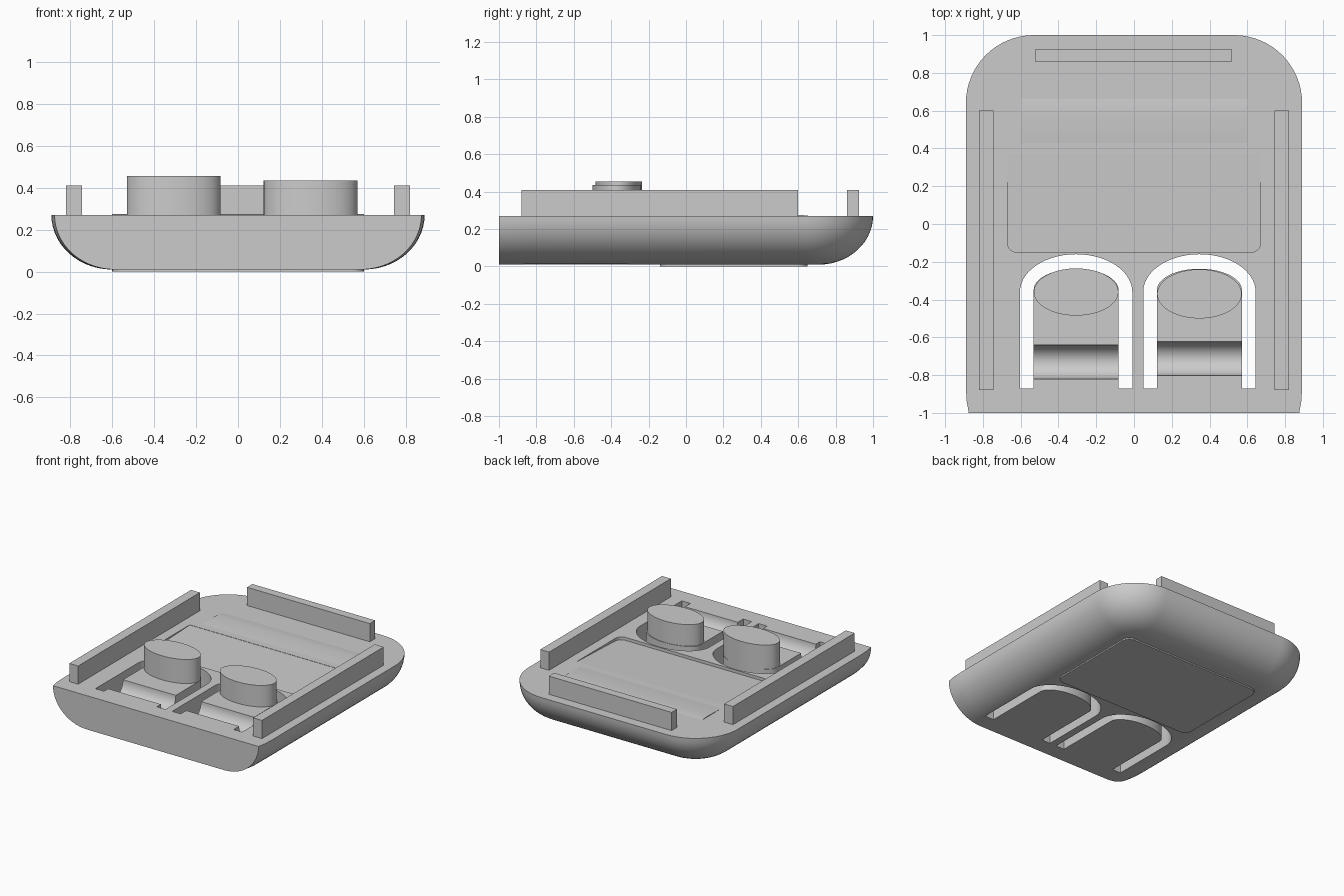
import bpy, bmesh, math

if "Cube" in bpy.data.objects:
    bpy.data.objects.remove(bpy.data.objects["Cube"])

grey = bpy.data.materials.new("plain grey")
grey.diffuse_color = (0.6, 0.6, 0.6, 1)
grey.use_nodes = True
grey.node_tree.nodes["Principled BSDF"].inputs["Base Color"].default_value = grey.diffuse_color


def finish(name, bm):
    bmesh.ops.recalc_face_normals(bm, faces=bm.faces)
    me = bpy.data.meshes.new(name)
    bm.to_mesh(me)
    bm.free()
    me.materials.append(grey)
    ob = bpy.data.objects.new(name, me)
    bpy.context.collection.objects.link(ob)
    return ob


def loft(name, rings):
    """Skin a stack of equal-length rings and cap both ends."""
    bm = bmesh.new()
    vs = [[bm.verts.new(p) for p in r] for r in rings]
    n = len(vs[0])
    for a, b in zip(vs, vs[1:]):
        for i in range(n):
            j = (i + 1) % n
            bm.faces.new((a[i], a[j], b[j], b[i]))
    bm.faces.new(vs[0])
    bm.faces.new(vs[-1])
    return finish(name, bm)


def prism(name, pts, z0, z1):
    return loft(name, [[(x, y, z0) for x, y in pts], [(x, y, z1) for x, y in pts]])


def box(name, x0, x1, y0, y1, z0, z1):
    return prism(name, [(x0, y0), (x1, y0), (x1, y1), (x0, y1)], z0, z1)


def arc(cx, cy, rx, ry, a0, a1, n):
    return [(cx + rx * math.cos(math.radians(a0 + (a1 - a0) * i / n)),
             cy + ry * math.sin(math.radians(a0 + (a1 - a0) * i / n))) for i in range(n + 1)]


def active(ob):
    bpy.ops.object.select_all(action='DESELECT')
    ob.select_set(True)
    bpy.context.view_layer.objects.active = ob


def cut(ob, cutter):
    m = ob.modifiers.new("cut", 'BOOLEAN')
    m.operation, m.solver, m.object = 'DIFFERENCE', 'EXACT', cutter
    active(ob)
    bpy.ops.object.modifier_apply(modifier=m.name)
    bpy.data.objects.remove(cutter)


# shell: flat top and front, rounded underside on the sides and back
def outline(d, z):
    half = [(0.875 - d, -1), (0.887 - d, -0.93), (0.89 - d, -0.85)]
    half += arc(0.53, 0.64, 0.36 - d, 0.36 - d, 0, 90, 16)
    return [(x, y, z) for x, y in half + [(-x, y) for x, y in reversed(half)]]


TOP = 0.27
levels = [math.radians(90 * i / 14) for i in range(15)]
shell = loft("shell", [outline(0.29 * (1 - math.cos(a)), TOP - 0.26 * math.sin(a)) for a in levels])

# sloping recess in the top, deepest at its front edge
pts = arc(-0.62, -0.10, 0.05, 0.05, 180, 270, 6) + arc(0.62, -0.10, 0.05, 0.05, 270, 360, 6)
pts += [(0.67, 0.37), (-0.67, 0.37)]
cut(shell, loft("recess_cutter", [
    [(x, y, 0.247 + (y + 0.15) / 0.52 * 0.021) for x, y in pts],
    [(x, y, 0.4) for x, y in pts]]))

# two spring tongues: arched slot, hinge groove, oval button
buttons = (("left", -0.3065, -0.36, 0.125, 0.455, -0.73),
           ("right", 0.3465, -0.37, 0.13, 0.435, -0.713))
for side, cx, by, ry, top, gy in buttons:
    slot = [(cx + 0.2975, -0.87)] + arc(cx, -0.36, 0.2975, 0.2, 0, 180, 28)
    slot += [(cx - 0.2975, -0.87), (cx - 0.225, -0.87)]
    slot += arc(cx, -0.35, 0.225, 0.113, 180, 0, 28) + [(cx + 0.225, -0.87)]
    cut(shell, prism("slot_cutter", slot, -0.2, 0.5))
    ring = arc(gy, TOP, 0.09, 0.1, 0, 360, 40)[:-1]
    cut(shell, loft("groove_cutter", [[(cx + s * 0.235, y, z) for y, z in ring] for s in (-1, 1)]))
    prism(side + "_button", arc(cx, by, 0.224, ry, 0, 360, 56)[:-1], 0.2, top)

# slight swell behind the recess
swell = [(0.33, 0.26), (0.37, 0.268), (0.58, 0.275), (0.63, 0.274), (0.67, 0.269), (0.67, 0.26)]
loft("top_swell", [[(s * 0.6, y, z) for y, z in swell] for s in (-1, 1)])

# thin pad under the base
pad = []
for x, y, a in ((0.54, 0.59, 0), (-0.54, 0.59, 90), (-0.54, -0.08, 180), (0.54, -0.08, 270)):
    pad += arc(x, y, 0.06, 0.06, a, a + 90, 6)
prism("base_pad", pad, 0, 0.015)

# upright rails on the top
box("left_rail", -0.82, -0.745, -0.88, 0.6, 0.265, 0.41)
box("right_rail", 0.745, 0.82, -0.88, 0.6, 0.265, 0.41)
box("back_rail", -0.525, 0.52, 0.86, 0.925, 0.265, 0.41)

for ob in list(bpy.context.scene.objects):
    active(ob)
    bpy.ops.object.shade_smooth_by_angle(angle=math.radians(30))
